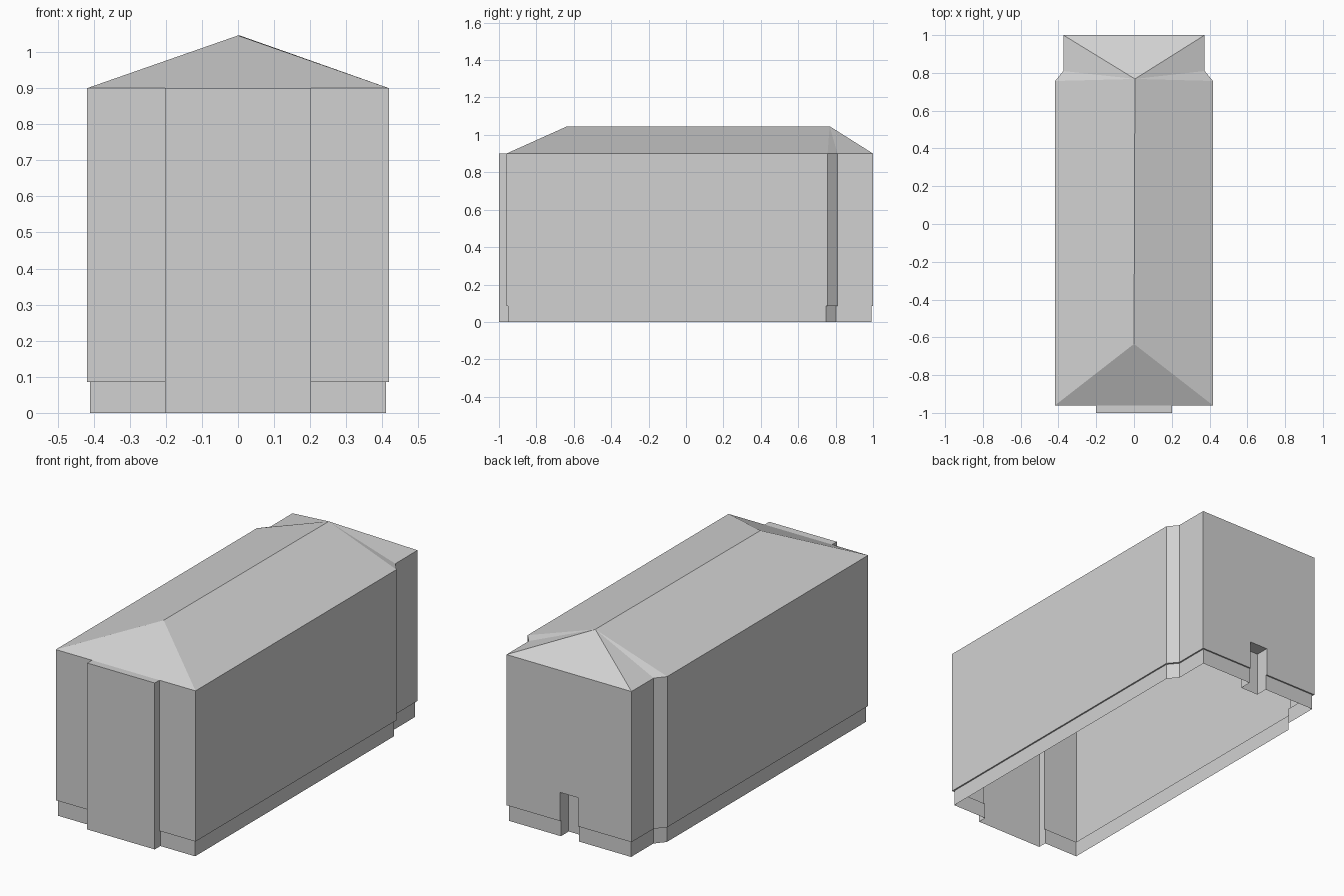
import bpy, bmesh

cube = bpy.data.objects.get("Cube")
if cube:
    bpy.data.objects.remove(cube, do_unlink=True)

GREY = (0.64, 0.64, 0.64, 1)
mat = bpy.data.materials.new("light grey")
mat.use_nodes = True
mat.diffuse_color = GREY
bsdf = next(n for n in mat.node_tree.nodes if n.type == 'BSDF_PRINCIPLED')
bsdf.inputs["Base Color"].default_value = GREY

PLINTH, DOOR, EAVE, RIDGE = 0.085, 0.24, 0.9, 1.046
BAY_W, FRONT, BACK = 0.202, -0.96, 1.0
NICHE_W, NICHE_Y = 0.054, 0.925


def finish(name, bm):
    """Turn a bmesh into a flat-shaded object."""
    bmesh.ops.remove_doubles(bm, verts=bm.verts, dist=0.0005)
    mesh = bpy.data.meshes.new(name)
    bm.to_mesh(mesh)
    bm.free()
    mesh.materials.append(mat)
    bpy.context.collection.objects.link(bpy.data.objects.new(name, mesh))


def face(bm, *points):
    bm.faces.new([bm.verts.new(p) for p in points])


def outline(inset, niche):
    """Mirrored floor plan; the front bay keeps its full depth."""
    side, rear = 0.418 - inset, 0.374 - inset
    front, back = FRONT + inset, BACK - inset
    half = [(BAY_W, -1), (BAY_W, front), (side, front), (side, 0.757 - inset),
            (rear, 0.81 - inset), (rear, back)]
    half += [(NICHE_W, back), (NICHE_W, NICHE_Y if niche else back)]
    return half + [(-x, y) for x, y in reversed(half)]


def band(bm, low, high, z0, z1):
    """Strip of faces between two outlines."""
    for i, a in enumerate(low):
        j = (i + 1) % len(low)
        b, c, d = low[j], high[j], high[i]
        if a == b or (z0 == z1 and a == d and b == c):
            continue
        pts = [(*a, z0), (*b, z0), (*c, z1), (*d, z1)]
        face(bm, *dict.fromkeys(pts))


# Base course, set slightly in, open underneath
base = outline(0.008, True)
lower = outline(0, True)
upper = outline(0, False)
bm = bmesh.new()
band(bm, base, base, 0, PLINTH)
band(bm, base, lower, PLINTH, PLINTH)
finish("plinth", bm)

# Walls with the front bay and the rear door niche
bm = bmesh.new()
band(bm, lower, lower, PLINTH, DOOR)
band(bm, upper, upper, DOOR, EAVE)
face(bm, (-NICHE_W, NICHE_Y, DOOR), (-NICHE_W, BACK, DOOR),
     (NICHE_W, BACK, DOOR), (NICHE_W, NICHE_Y, DOOR))
finish("walls", bm)

# Flat cap on the front bay
bm = bmesh.new()
face(bm, (-BAY_W, -1, EAVE), (BAY_W, -1, EAVE),
     (BAY_W, FRONT, EAVE), (-BAY_W, FRONT, EAVE))
finish("bay_cap", bm)

# Hipped roof: each eave edge rises to the ridge or one of its ends
bm = bmesh.new()
ridge_front, ridge_back = (0, -0.635, RIDGE), (0.005, 0.768, RIDGE)
fr, sr, cr, br, bl, cl, sl, fl = [(x, y, EAVE) for x, y in upper
                                  if abs(x) > BAY_W]
face(bm, fl, fr, ridge_front)
face(bm, fr, sr, ridge_back, ridge_front)
face(bm, sl, fl, ridge_front, ridge_back)
for a, b in ((sr, cr), (cr, br), (br, bl), (bl, cl), (cl, sl)):
    face(bm, a, b, ridge_back)
finish("roof", bm)
